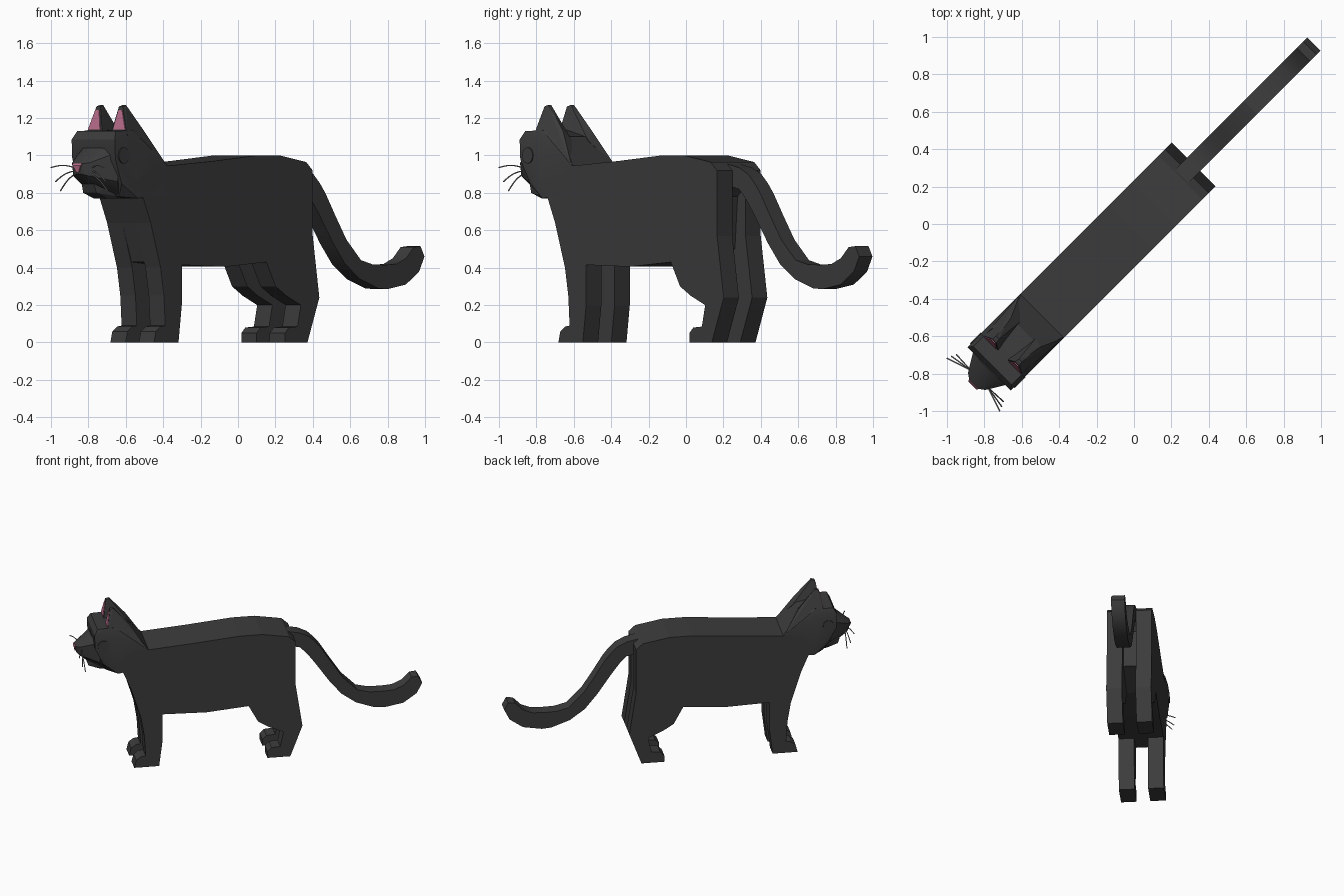
import bpy
import bmesh
import math
from mathutils import Vector

default_cube = bpy.data.objects.get("Cube")
if default_cube:
    bpy.data.objects.remove(default_cube, do_unlink=True)

HALF_WIDTH = 0.165   # half width of the whole body
INNER = 0.05         # inner face of the legs
DIAGONAL = math.sqrt(0.5)


def place(along, side, height):
    """Body frame (nose to tail, towards its left, up) to world space, turned 45 degrees."""
    return Vector(((along + side) * DIAGONAL, (along - side) * DIAGONAL, height))


def make_material(name, colour):
    material = bpy.data.materials.new(name)
    material.use_nodes = True
    rgba = (*colour, 1.0)
    material.diffuse_color = rgba
    shader = material.node_tree.nodes["Principled BSDF"]
    shader.inputs["Base Color"].default_value = rgba
    shader.inputs["Roughness"].default_value = 0.8
    return material


fur = make_material("charcoal fur", (0.045, 0.045, 0.045))
pink = make_material("soft pink", (0.52, 0.16, 0.27))
grey = make_material("whisker grey", (0.25, 0.25, 0.25))


def finish(name, bm, material, smooth_angle=None):
    bmesh.ops.recalc_face_normals(bm, faces=bm.faces[:])
    mesh = bpy.data.meshes.new(name)
    bm.to_mesh(mesh)
    bm.free()
    mesh.materials.append(material)
    obj = bpy.data.objects.new(name, mesh)
    bpy.context.collection.objects.link(obj)
    if smooth_angle:
        bpy.ops.object.select_all(action="DESELECT")
        obj.select_set(True)
        bpy.context.view_layer.objects.active = obj
        bpy.ops.object.shade_smooth_by_angle(angle=math.radians(smooth_angle))
    return obj


def slab(name, profile, side_a, side_b, material, smooth_angle=None):
    """Side profile extruded across the body."""
    bm = bmesh.new()
    rings = [[bm.verts.new(place(a, side, z)) for a, z in profile] for side in (side_a, side_b)]
    for ring in rings:
        bm.faces.new(ring)
    count = len(profile)
    for i in range(count):
        j = (i + 1) % count
        bm.faces.new((rings[0][i], rings[0][j], rings[1][j], rings[1][i]))
    return finish(name, bm, material, smooth_angle)


def hull(name, points, material, mirrored=False, smooth_angle=None):
    """Faceted solid wrapped round a few corner points."""
    bm = bmesh.new()
    for a, side, z in points:
        bm.verts.new(place(a, side, z))
        if mirrored:
            bm.verts.new(place(a, -side, z))
    result = bmesh.ops.convex_hull(bm, input=bm.verts[:])
    loose = [v for v in bm.verts if not v.link_faces]
    bmesh.ops.delete(bm, geom=loose, context="VERTS")
    return finish(name, bm, material, smooth_angle)


# Profiles, shared between the flanks and the centre of the body
back_line = [(-0.93, 0.86), (-0.80, 0.95), (-0.69, 0.945), (-0.35, 0.97),
             (-0.02, 1.0), (0.15, 1.0), (0.35, 0.965), (0.40, 0.92)]
hind_leg = [(0.40, 0.57), (0.45, 0.24), (0.36, 0), (0.19, 0), (0.19, 0.05),
            (0.22, 0.08), (0.285, 0.085), (0.31, 0.2), (0.2, 0.25), (0.12, 0.3), (0.05, 0.43)]
belly = [(-0.26, 0.405), (-0.59, 0.415)]
front_leg = [(-0.59, 0.2), (-0.615, 0), (-0.8, 0), (-0.785, 0.06),
             (-0.75, 0.085), (-0.715, 0.09), (-0.725, 0.25), (-0.75, 0.4)]
chest = [(-0.825, 0.64), (-0.88, 0.77)]

# Flanks with legs, and the narrower centre between them
for label, sign in (("left", 1), ("right", -1)):
    slab(label + "_flank_and_legs", back_line + hind_leg + belly + front_leg + chest,
         sign * INNER, sign * HALF_WIDTH, fur)
rump = [(0.40, 0.84), (0.34, 0.78), (0.32, 0.5), (0.05, 0.43)]
slab("body_centre", back_line + rump + belly + [(-0.755, 0.43)] + chest, -INNER, INNER, fur)

# Tail
tail_top = [(0.36, 0.955), (0.45, 0.935), (0.52, 0.9), (0.57, 0.85), (0.61, 0.8),
            (0.685, 0.68), (0.77, 0.55), (0.88, 0.44), (0.97, 0.417), (1.07, 0.415),
            (1.15, 0.42), (1.22, 0.45), (1.28, 0.51)]
tail_under = [(1.33, 0.515), (1.36, 0.46), (1.32, 0.38), (1.22, 0.31), (1.08, 0.285),
              (1.01, 0.29), (0.87, 0.34), (0.76, 0.42), (0.67, 0.53), (0.56, 0.69),
              (0.5, 0.77), (0.45, 0.82), (0.36, 0.84)]
slab("tail", tail_top + tail_under, -INNER, INNER, fur, 30)

# Head
hull("skull", [
    (-0.69, HALF_WIDTH, 0.94), (-0.72, HALF_WIDTH, 0.8), (-0.92, HALF_WIDTH, 0.77),
    (-0.95, HALF_WIDTH, 1.07), (-1.03, 0.15, 0.85), (-1.0, 0.1, 0.78),
    (-1.09, 0.163, 0.98), (-1.095, 0.163, 1.085), (-1.07, 0.145, 1.13),
    (-0.94, 0.145, 1.135), (-0.82, 0.1, 1.1)], fur, True, 25)
hull("muzzle", [
    (-1.05, 0.15, 1.02), (-1.05, 0.14, 0.86), (-1.1, 0.07, 1.04),
    (-1.19, 0.065, 0.96), (-1.185, 0.06, 0.89), (-1.215, 0.03, 0.955),
    (-1.205, 0.02, 0.9), (-1.14, 0.05, 0.85), (-1.0, 0.1, 0.79)], fur, True, 35)
hull("chin", [
    (-1.0, 0.09, 0.86), (-1.14, 0.045, 0.86), (-1.12, 0.05, 0.8),
    (-1.04, 0.05, 0.77), (-0.9, 0.1, 0.77)], fur, True)
hull("nose", [(-1.216, 0.036, 0.958), (-1.222, 0.03, 0.945), (-1.214, 0.006, 0.908),
              (-1.19, 0.03, 0.95)], pink, True)


def eye(name, sign):
    bm = bmesh.new()
    rings = []
    for side in (0.155, 0.17):
        rings.append([bm.verts.new(place(-1.03 + 0.04 * math.cos(math.tau * i / 20), sign * side,
                                         1.0 + 0.043 * math.sin(math.tau * i / 20)))
                      for i in range(20)])
    for ring in rings:
        bm.faces.new(ring)
    for i in range(20):
        j = (i + 1) % 20
        bm.faces.new((rings[0][i], rings[0][j], rings[1][j], rings[1][i]))
    finish(name, bm, fur, 30)


def whisker(name, start, end, droop):
    curve = bpy.data.curves.new(name, "CURVE")
    curve.dimensions = "3D"
    curve.bevel_depth = 0.0035
    curve.bevel_resolution = 1
    curve.use_fill_caps = True
    curve.materials.append(grey)
    spline = curve.splines.new("POLY")
    steps = 6
    spline.points.add(steps)
    for i, point in enumerate(spline.points):
        f = i / steps
        pos = place(*start).lerp(place(*end), f)
        pos.z += droop * math.sin(math.pi * f)
        point.co = (*pos, 1.0)
    bpy.context.collection.objects.link(bpy.data.objects.new(name, curve))


# Ears, eyes and whiskers on both sides
for label, sign in (("left", 1), ("right", -1)):
    ear = [(-0.995, 0.03, 1.11), (-0.995, 0.155, 1.11), (-0.97, 0.07, 1.262),
           (-0.97, 0.1, 1.262), (-0.945, 0.075, 1.27), (-0.945, 0.098, 1.27),
           (-0.88, 0.1, 1.2), (-0.82, 0.11, 1.13), (-0.8, 0.06, 1.08),
           (-0.7, HALF_WIDTH, 0.945), (-0.9, 0.16, 1.05)]
    hull(label + "_ear", [(a, sign * t, z) for a, t, z in ear], fur)
    inner = [(t, z) for t, z in ((0.05, 1.138), (0.14, 1.138), (0.1, 1.242), (0.074, 1.242))]
    front = [(-0.995 + (z - 1.11) * 0.164, t, z) for t, z in inner]
    hull(label + "_inner_ear", [(a + d, sign * t, z) for a, t, z in front
                                for d in (-0.004, 0.003)], pink)
    eye(label + "_eye", sign)
    for row, (tip_along, tip_side, tip_z) in enumerate(
            ((-1.215, 0.2, 0.935), (-1.19, 0.19, 0.86), (-1.165, 0.178, 0.81))):
        whisker(f"{label}_whisker_{row + 1}", (-1.17, sign * 0.065, 0.935 - 0.018 * row),
                (tip_along, sign * tip_side, tip_z), 0.012)
